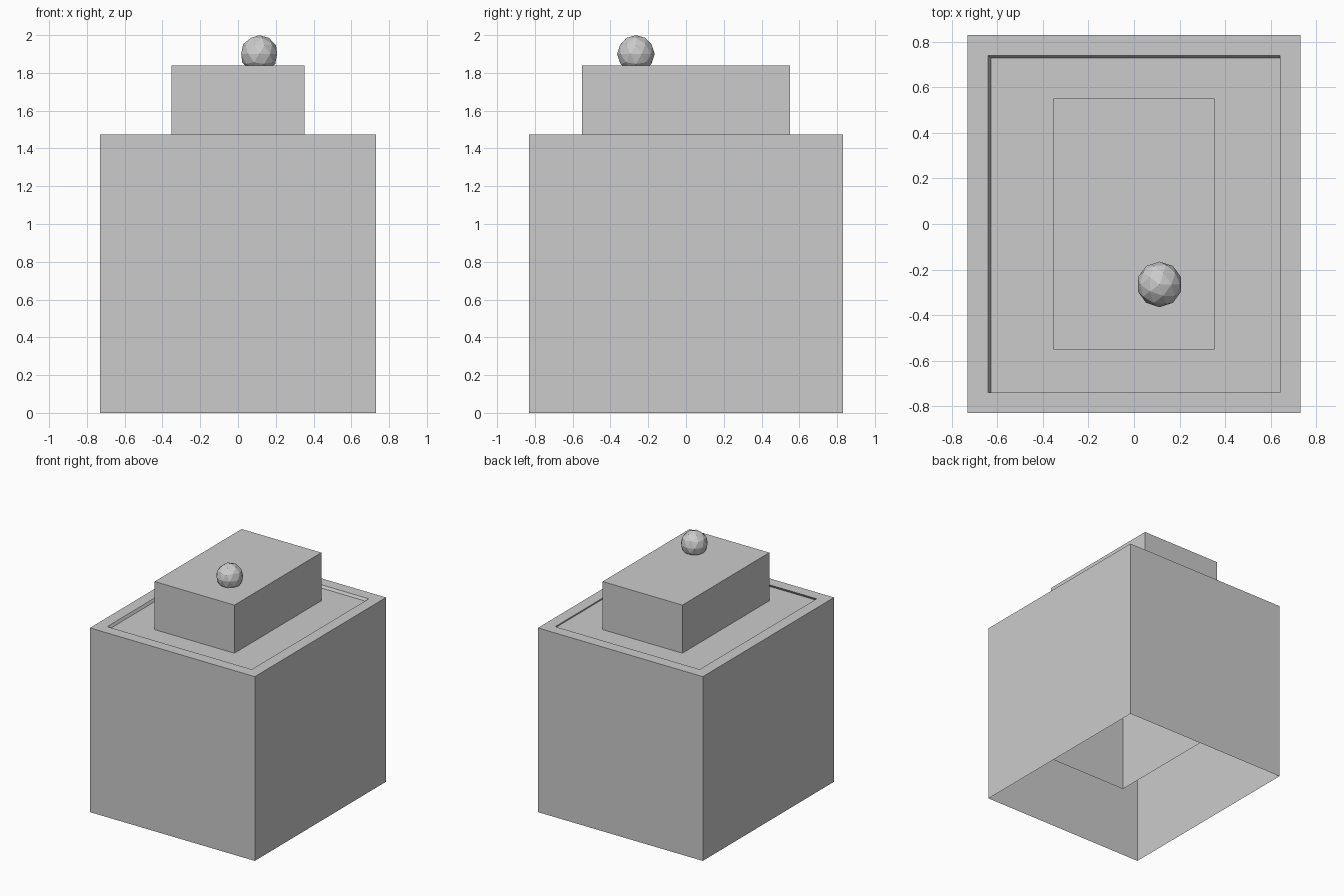
import bpy, bmesh
from mathutils import Matrix, Vector

if "Cube" in bpy.data.objects:
    bpy.data.objects.remove(bpy.data.objects["Cube"])


def open_box(name, hx, hy, z0, z1, recess=None):
    """Box without a bottom face; optionally with a shallow inset in its top."""
    bm = bmesh.new()
    size = Matrix.Diagonal((2 * hx, 2 * hy, z1 - z0, 1))
    bmesh.ops.create_cube(bm, size=1, matrix=Matrix.Translation((0, 0, (z0 + z1) / 2)) @ size)
    bm.normal_update()
    bottom = [f for f in bm.faces if f.normal.z < -0.9]
    bmesh.ops.delete(bm, geom=bottom, context='FACES_ONLY')
    if recess:
        rim, offset = recess
        top = [f for f in bm.faces if f.normal.z > 0.9]
        bmesh.ops.inset_region(bm, faces=top, thickness=rim, use_even_offset=True)
        # Second loop makes the slightly skewed recess walls
        floor = bmesh.ops.extrude_discrete_faces(bm, faces=top)['faces']
        bmesh.ops.translate(bm, verts=floor[0].verts[:], vec=Vector(offset))
    return make_object(name, bm)


def make_object(name, bm):
    mesh = bpy.data.meshes.new(name)
    bm.to_mesh(mesh)
    bm.free()
    obj = bpy.data.objects.new(name, mesh)
    bpy.context.collection.objects.link(obj)
    return obj


# Hollow body with a shallow recess in the top
open_box("body", 0.73, 0.83, 0.0, 1.475, (0.09, (0.012, -0.012, -0.02)))

# Tall hollow block sunk through the body top
open_box("upper_block", 0.353, 0.55, 0.36, 1.84)

# Faceted ball partly sunk into the block
bm = bmesh.new()
bmesh.ops.create_icosphere(bm, subdivisions=2, radius=0.1,
                           matrix=Matrix.Translation((0.112, -0.265, 1.9)))
make_object("ball", bm)
